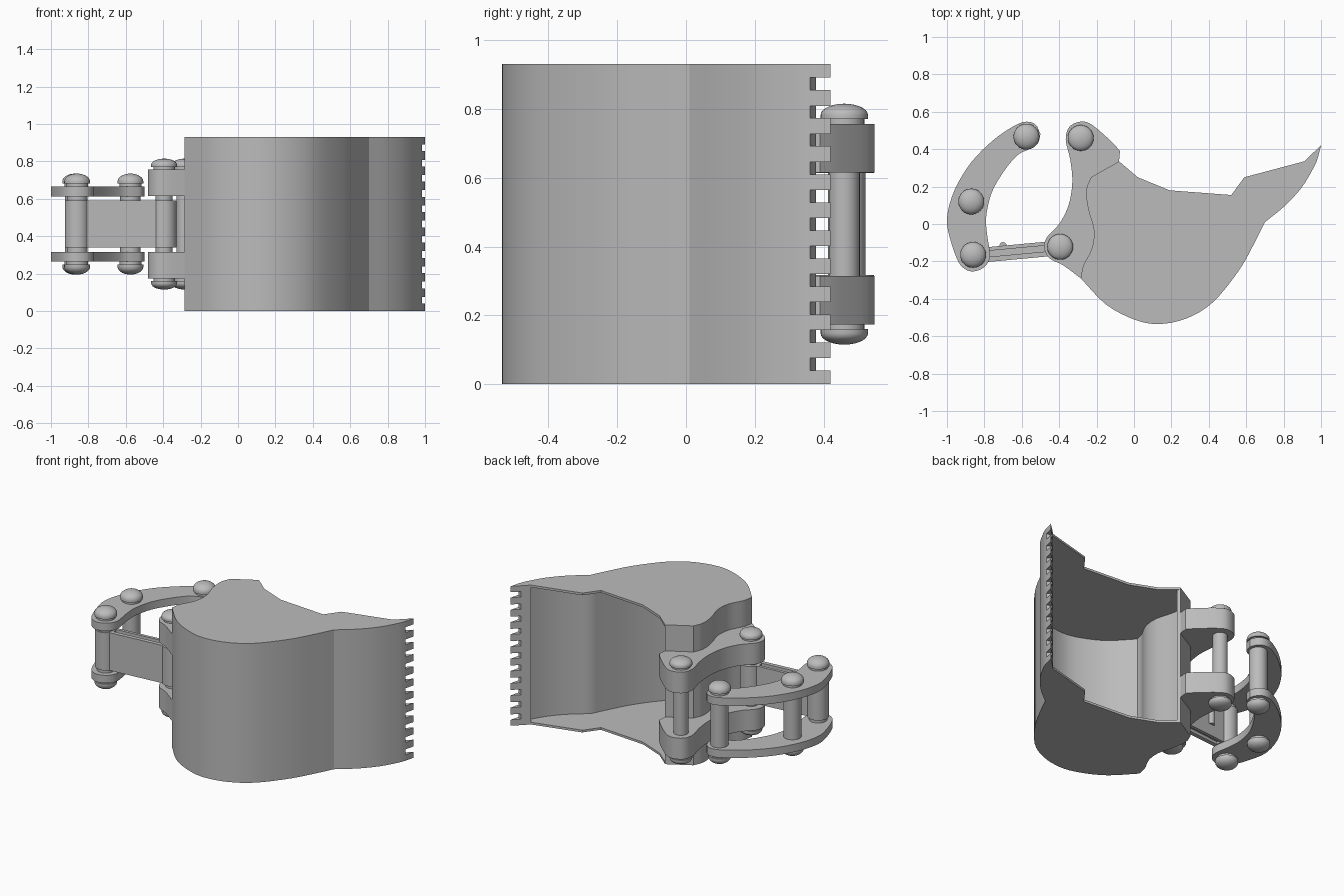
import bpy
import bmesh
import math
from mathutils import Vector

if "Cube" in bpy.data.objects:
    bpy.data.objects.remove(bpy.data.objects["Cube"], do_unlink=True)

HEIGHT = 0.93
MID = HEIGHT / 2
SIDE = 0.015
WALL = 0.022

steel = bpy.data.materials.new("grey steel")
steel.use_nodes = True
GREY = (0.5, 0.5, 0.5, 1)
steel.diffuse_color = GREY
steel.node_tree.nodes["Principled BSDF"].inputs["Base Color"].default_value = GREY


def finish(name, bm):
    bmesh.ops.recalc_face_normals(bm, faces=bm.faces)
    mesh = bpy.data.meshes.new(name)
    bm.to_mesh(mesh)
    bm.free()
    mesh.materials.append(steel)
    obj = bpy.data.objects.new(name, mesh)
    bpy.context.collection.objects.link(obj)
    bpy.ops.object.select_all(action="DESELECT")
    obj.select_set(True)
    bpy.context.view_layer.objects.active = obj
    bpy.ops.object.shade_smooth_by_angle(angle=math.radians(25))
    return obj


def smooth(points, steps=4):
    """Rounded path through the points."""
    p = [Vector(q) for q in points]
    p = [2 * p[0] - p[1]] + p + [2 * p[-1] - p[-2]]
    path = []
    for a, b, c, d in zip(p, p[1:], p[2:], p[3:]):
        for i in range(steps):
            t = i / steps
            path.append(0.5 * (2 * b + (c - a) * t + (2 * a - 5 * b + 4 * c - d) * t ** 2
                               + (3 * b - a - 3 * c + d) * t ** 3))
    return path + [p[-2]]


def add_prism(bm, outline, low, high):
    bottom = [bm.verts.new((x, y, low)) for x, y in outline]
    top = [bm.verts.new((x, y, high)) for x, y in outline]
    bm.faces.new(bottom)
    bm.faces.new(top)
    n = len(outline)
    for i in range(n):
        j = (i + 1) % n
        bm.faces.new((bottom[i], bottom[j], top[j], top[i]))


def prism(name, outline, low, high):
    bm = bmesh.new()
    add_prism(bm, outline, low, high)
    return finish(name, bm)


def mirrored_plates(name, outline, inner, outer):
    """Equal plates above and below the middle plane."""
    prism("upper_" + name, outline, MID + inner, MID + outer)
    prism("lower_" + name, outline, MID - outer, MID - inner)


def lathe(name, centre, profile, sides=32):
    bm = bmesh.new()
    rings = []
    for r, z in profile:
        rings.append([bm.verts.new((centre[0] + r * math.cos(k * math.tau / sides),
                                    centre[1] + r * math.sin(k * math.tau / sides), z))
                      for k in range(sides)])
    for a, b in zip(rings, rings[1:]):
        for i in range(sides):
            j = (i + 1) % sides
            bm.faces.new((a[i], a[j], b[j], b[i]))
    bm.faces.new(rings[0])
    bm.faces.new(rings[-1])
    return finish(name, bm)


def pin(name, centre, shaft, seat, base, tip):
    """Shaft with a collar and a domed head at each end."""
    head = 0.069
    half = [(shaft, 0), (shaft, seat), (0.058, seat), (0.058, base - 0.012),
            (head, base - 0.012), (head, base)]
    for k in range(1, 7):
        a = k / 7 * math.pi / 2
        half.append((head * math.cos(a), base + (tip - base) * math.sin(a)))
    half.append((0.002, tip))
    lower = [(r, MID - z) for r, z in reversed(half)]
    lathe(name, centre, lower + [(r, MID + z) for r, z in half[1:]])


# Bucket outline: rear wall, curved belly, cutting lip and open edge
rear = smooth([(-0.23, 0.25), (-0.255, 0.18), (-0.245, 0.08), (-0.215, -0.03),
               (-0.225, -0.13), (-0.27, -0.22), (-0.285, -0.29)])
rear = [Vector((-0.08, 0.335))] + rear
belly = smooth([(-0.285, -0.29), (-0.15, -0.43), (0, -0.51), (0.13, -0.535), (0.28, -0.505),
                (0.42, -0.42), (0.56, -0.25), (0.65, -0.09), (0.7, 0.01)])
front = smooth([(0.7, 0.01), (0.81, 0.1), (0.9, 0.2), (0.965, 0.31), (0.985, 0.36)])
shell = rear + belly[1:] + front[1:]
notch_floor = Vector((0.955, 0.378))
lip = Vector((0.91, 0.335))
open_edge = [Vector(q) for q in ((0.59, 0.25), (0.52, 0.155), (0.19, 0.18), (0.02, 0.25))]

# Side plates
side_outline = shell + [notch_floor, lip] + open_edge
mirrored_plates("bucket_side", side_outline, MID - SIDE, MID)

# Bucket wall, offset inwards from the outline
inside = []
for i, point in enumerate(shell[:-4]):
    along = (shell[i + 1] - shell[max(i - 1, 0)]).normalized()
    inside.append(point + WALL * Vector((-along.y, along.x)))
prism("bucket_wall", shell + [notch_floor, lip] + inside[::-1], SIDE, HEIGHT - SIDE)

# Toothed cutting edge
tooth = [shell[-1], Vector((1, 0.42)), notch_floor]
bm = bmesh.new()
NOTCHES, PITCH, GAP = 11, 0.0815, 0.036
start = 0
for k in range(NOTCHES + 1):
    centre = MID + (k - (NOTCHES - 1) / 2) * PITCH
    end = centre - GAP / 2 if k < NOTCHES else HEIGHT
    add_prism(bm, tooth, start, end)
    start = centre + GAP / 2
finish("cutting_teeth", bm)

# Mounting ears behind the bucket
ear = smooth([(-0.075, 0.39), (-0.12, 0.44), (-0.22, 0.527), (-0.28, 0.548), (-0.345, 0.52),
              (-0.365, 0.45), (-0.34, 0.34), (-0.33, 0.22), (-0.35, 0.1), (-0.4, 0),
              (-0.465, -0.07), (-0.48, -0.13), (-0.45, -0.185), (-0.38, -0.22), (-0.285, -0.29)])
mirrored_plates("mounting_ear", ear + rear[-2::-1], 0.15, 0.291)

# Curved arms
arm = smooth([(-0.5, 0.48), (-0.525, 0.53), (-0.575, 0.547), (-0.64, 0.525), (-0.75, 0.45),
              (-0.87, 0.33), (-0.96, 0.18), (-1, 0.03), (-0.98, -0.09), (-0.94, -0.2),
              (-0.9, -0.243), (-0.855, -0.253), (-0.8, -0.23), (-0.77, -0.17), (-0.785, -0.06),
              (-0.79, 0.04), (-0.76, 0.17), (-0.69, 0.29), (-0.62, 0.37), (-0.56, 0.4),
              (-0.515, 0.43), (-0.5, 0.48)])
mirrored_plates("curved_arm", arm[:-1], 0.148, 0.2)

# Pins
rear_joint, front_joint = Vector((-0.86, -0.165)), Vector((-0.395, -0.122))
pin("upper_ear_pin", (-0.285, 0.46), 0.045, 0.28, 0.317, 0.35)
pin("lower_ear_pin", front_joint, 0.045, 0.28, 0.317, 0.35)
for name, spot in (("arm_end_pin", (-0.575, 0.467)), ("arm_middle_pin", (-0.87, 0.12)),
                   ("arm_link_pin", rear_joint)):
    pin(name, spot, 0.055, 0.19, 0.228, 0.27)

# Link between the arms and the ears: barrels, two flanges and a recessed web
LINK = 0.126
for name, spot in (("rear_link_barrel", rear_joint), ("front_link_barrel", front_joint)):
    lathe(name, spot, [(0.066, MID - LINK), (0.066, MID + LINK)])
along = (front_joint - rear_joint).normalized()
across = Vector((-along.y, along.x))


def strip(near, far, left, right):
    a, b = rear_joint + along * near, front_joint - along * far
    return [a + across * left, b + across * left, b + across * right, a + across * right]


prism("link_outer_flange", strip(0.05, 0.04, -0.045, -0.018), MID - LINK, MID + LINK)
prism("link_inner_flange", strip(0.05, 0.04, 0.014, 0.034), MID - LINK, MID + LINK)
prism("link_web", strip(0.05, 0.04, -0.02, 0.016), MID - LINK + 0.02, MID + LINK - 0.02)
lathe("link_lug", (-0.7, -0.117), [(0.02, MID - 0.05), (0.02, MID + 0.05)], 16)
